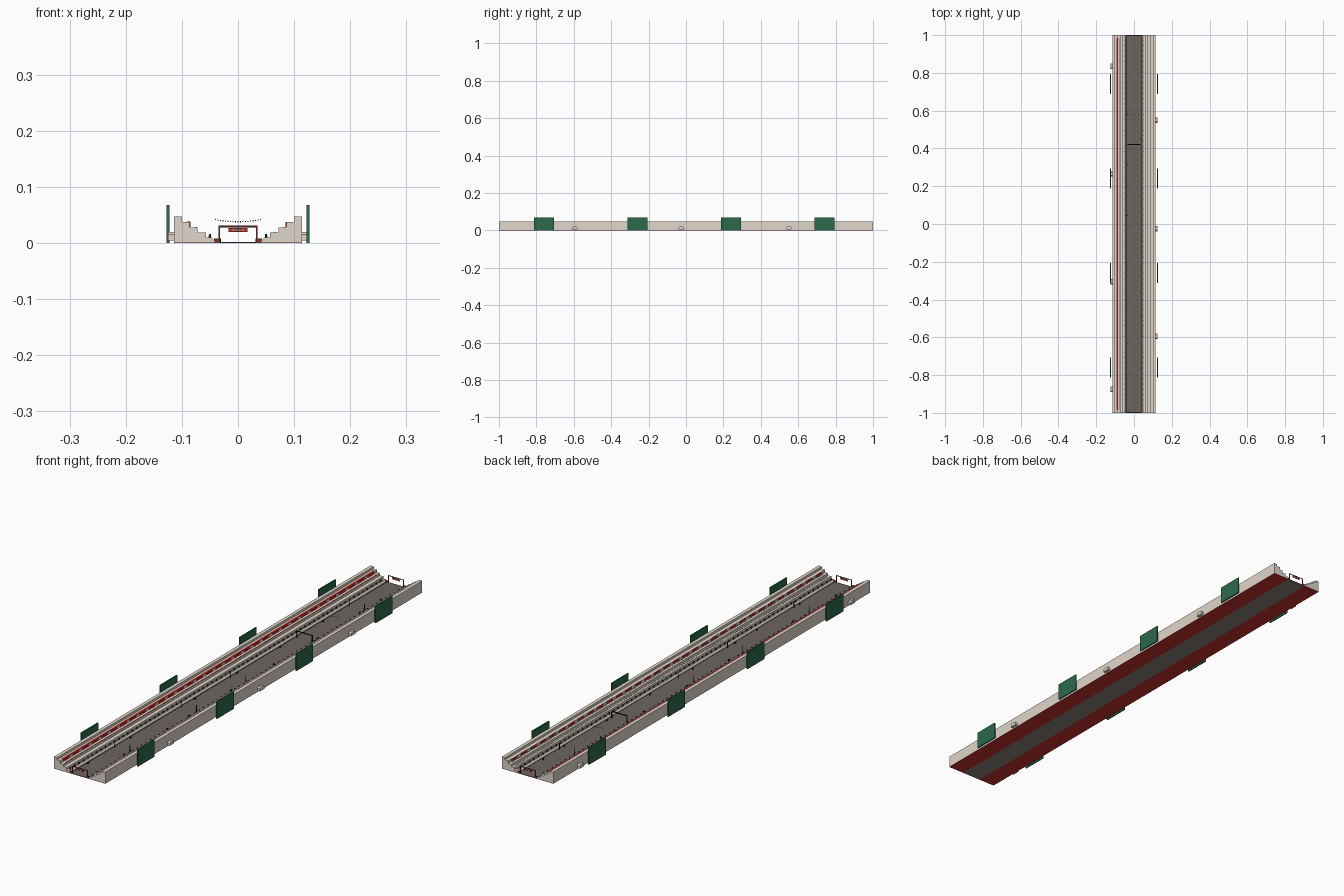
import bpy, bmesh, random
from mathutils import Matrix, Vector

cube = bpy.data.objects.get("Cube")
if cube:
    bpy.data.objects.remove(cube, do_unlink=True)
random.seed(4)


def material(name, r, g, b):
    m = bpy.data.materials.new(name)
    m.use_nodes = True
    m.diffuse_color = (r, g, b, 1)
    m.node_tree.nodes["Principled BSDF"].inputs["Base Color"].default_value = (r, g, b, 1)
    return m


stone = material("pale stone", 0.75, 0.68, 0.6)
asphalt = material("asphalt", 0.15, 0.13, 0.118)
underside = material("road underside", 0.25, 0.215, 0.2)
red = material("seat red", 0.58, 0.03, 0.03)
maroon = material("maroon", 0.2, 0.035, 0.025)
green = material("panel green", 0.025, 0.14, 0.075)
black = material("near black", 0.012, 0.012, 0.012)
white = material("off white", 0.8, 0.77, 0.72)


def finish(name, bm, mat):
    bmesh.ops.recalc_face_normals(bm, faces=bm.faces)
    mesh = bpy.data.meshes.new(name)
    bm.to_mesh(mesh)
    bm.free()
    mesh.materials.append(mat)
    ob = bpy.data.objects.new(name, mesh)
    bpy.context.collection.objects.link(ob)
    return ob


def boxes(name, mat, items):
    """One object from many boxes, each given as (x0, x1, y0, y1, z0, z1)."""
    bm = bmesh.new()
    for x0, x1, y0, y1, z0, z1 in items:
        centre = Vector((x0 + x1, y0 + y1, z0 + z1)) / 2
        size = (abs(x1 - x0), y1 - y0, z1 - z0, 1)
        bmesh.ops.create_cube(bm, size=1, matrix=Matrix.Translation(centre) @ Matrix.Diagonal(size))
    return finish(name, bm, mat)


def prism(name, mat, points, offset):
    """Extrude a flat outline of 3D points by an offset."""
    bm = bmesh.new()
    face = bm.faces.new([bm.verts.new(p) for p in points])
    top = bmesh.ops.extrude_face_region(bm, geom=[face])["geom"]
    verts = [v for v in top if isinstance(v, bmesh.types.BMVert)]
    bmesh.ops.translate(bm, verts=verts, vec=offset)
    return finish(name, bm, mat)


# Road with its underside and dark gutters
boxes("road", asphalt, [(-0.042, 0.042, -1, 1, 0.0006, 0.002)])
boxes("road_underside", underside, [(-0.042, 0.042, -1, 1, 0, 0.0006)])
boxes("gutters", black, [(-0.042, -0.0395, -1, 1, 0.002, 0.0024),
                         (0.041, 0.042, -1, 1, 0.002, 0.0024)])

# Stepped stands: tread heights between successive edges
edges = [0.047, 0.057, 0.072, 0.086, 0.100, 0.114]
heights = [0.010, 0.019, 0.028, 0.038, 0.047]
for side, label in ((-1, "right"), (1, "left")):
    outline = [(side * 0.042, -1, 0.001), (side * 0.042, -1, 0.004)]
    for i, h in enumerate(heights):
        outline += [(side * edges[i], -1, h), (side * edges[i + 1], -1, h)]
    outline.append((side * 0.114, -1, 0.001))
    prism(label + "_stand", stone, outline, (0, 2, 0))
    boxes(label + "_stand_base", red, [(side * 0.042, side * 0.114, -1, 1, 0, 0.001)])

    # Seat row: red seats with a white one after every second
    seats, pale = [], []
    for k in range(98):
        y = -0.98 + k * 0.02
        row = pale if k % 3 == 2 else seats
        row.append((side * 0.0845, side * 0.086, y + 0.001, y + 0.019, 0.0285, 0.0378))
    boxes(label + "_seats", red, seats)
    boxes(label + "_pale_seats", white, pale)

    # Trackside fence: dark posts before a pale rail
    boxes(label + "_fence_posts", black,
          [(side * 0.0485, side * 0.0515, y, y + 0.005, 0.010, 0.0165)
           for y in (-0.99 + k * 0.028 for k in range(71))])
    boxes(label + "_fence_rail", white, [(side * 0.0515, side * 0.0525, -0.99, 0.99, 0.010, 0.0135)])

    # Free-standing outer panels
    boxes(label + "_panels", green,
          [(side * 0.1225, side * 0.127, y - 0.053, y + 0.053, 0, 0.068)
           for y in (-0.76, -0.26, 0.24, 0.74)])

    # Small booths with chamfered tops against the outer wall
    for y in ((-0.875, -0.305, 0.265, 0.835) if side < 0 else (-0.595, -0.025, 0.55)):
        half = [(0.014, 0.005), (0.014, 0.015), (0.008, 0.020)]
        section = half + [(-a, z) for a, z in reversed(half)]
        prism(label + "_booth", stone, [(side * 0.114, y + a, z) for a, z in section],
              (side * 0.011, 0, 0))

# Coloured runners along the treads
boxes("right_runners", red, [(-0.092, -0.0845, -0.985, 0.985, 0.038, 0.0388),
                             (-0.076, -0.073, -0.985, 0.985, 0.028, 0.0286)])
boxes("left_runners", asphalt, [(0.081, 0.083, -0.985, 0.985, 0.028, 0.0286),
                                (0.065, 0.067, -0.985, 0.985, 0.019, 0.0196)])


def gantry(name, mat, y, top, t, depth):
    boxes(name, mat, [(-0.0345, -0.0345 + t, y - depth, y + depth, 0.002, top),
                      (0.0345 - t, 0.0345, y - depth, y + depth, 0.002, top),
                      (-0.0345, 0.0345, y - depth, y + depth, top - t, top)])


# End gates with hanging signs, standing at the very ends of the road
for y, label in ((-0.997, "front"), (0.997, "back")):
    gantry(label + "_gate", maroon, y, 0.031, 0.0022, 0.001)
    boxes(label + "_gate_sign", maroon, [(-0.017, 0.017, y - 0.001, y + 0.001, 0.020, 0.027)])
    boxes(label + "_sign_plates", red,
          [(s * 0.007, s * 0.016, y - 0.0014, y + 0.0014, 0.021, 0.026) for s in (-1, 1)])
    boxes(label + "_sign_marks", white,
          [(x - 0.0015, x + 0.0015, y - 0.0016, y + 0.0016, 0.0225, 0.0245)
           for x in (-0.008, -0.003, 0.003, 0.008)])
    boxes(label + "_gate_blocks", maroon,
          [(s * 0.034, s * 0.043, y - 0.003, y + 0.003, 0.002, 0.008) for s in (-1, 1)])

# Mid-course frame and pairs of slim poles
gantry("course_frame", black, 0.42, 0.029, 0.0015, 0.003)
boxes("course_poles", black,
      [(s * 0.033, s * 0.0345, y - 0.001, y + 0.001, 0.002, 0.029)
       for y in (-0.73, -0.31, 0.0, 0.75) for s in (-1, 1)])

# Sagging string of bulbs over the road
bm = bmesh.new()
for k in range(19):
    x = -0.04 + k * 0.08 / 18
    spot = Matrix.Translation((x, 0.58, 0.038 + 0.004 * (x / 0.04) ** 2))
    bmesh.ops.create_icosphere(bm, subdivisions=1, radius=0.0013, matrix=spot)
finish("hanging_bulbs", bm, black)

# Small bollards along the road edges
bollards = []
for k in range(14):
    x = random.choice((-1, 1)) * random.uniform(0.032, 0.035)
    y = -0.9 + k * 0.135
    bollards.append((x - 0.0015, x + 0.0015, y - 0.003, y + 0.003, 0.002, 0.008))
boxes("bollards", black, bollards)
